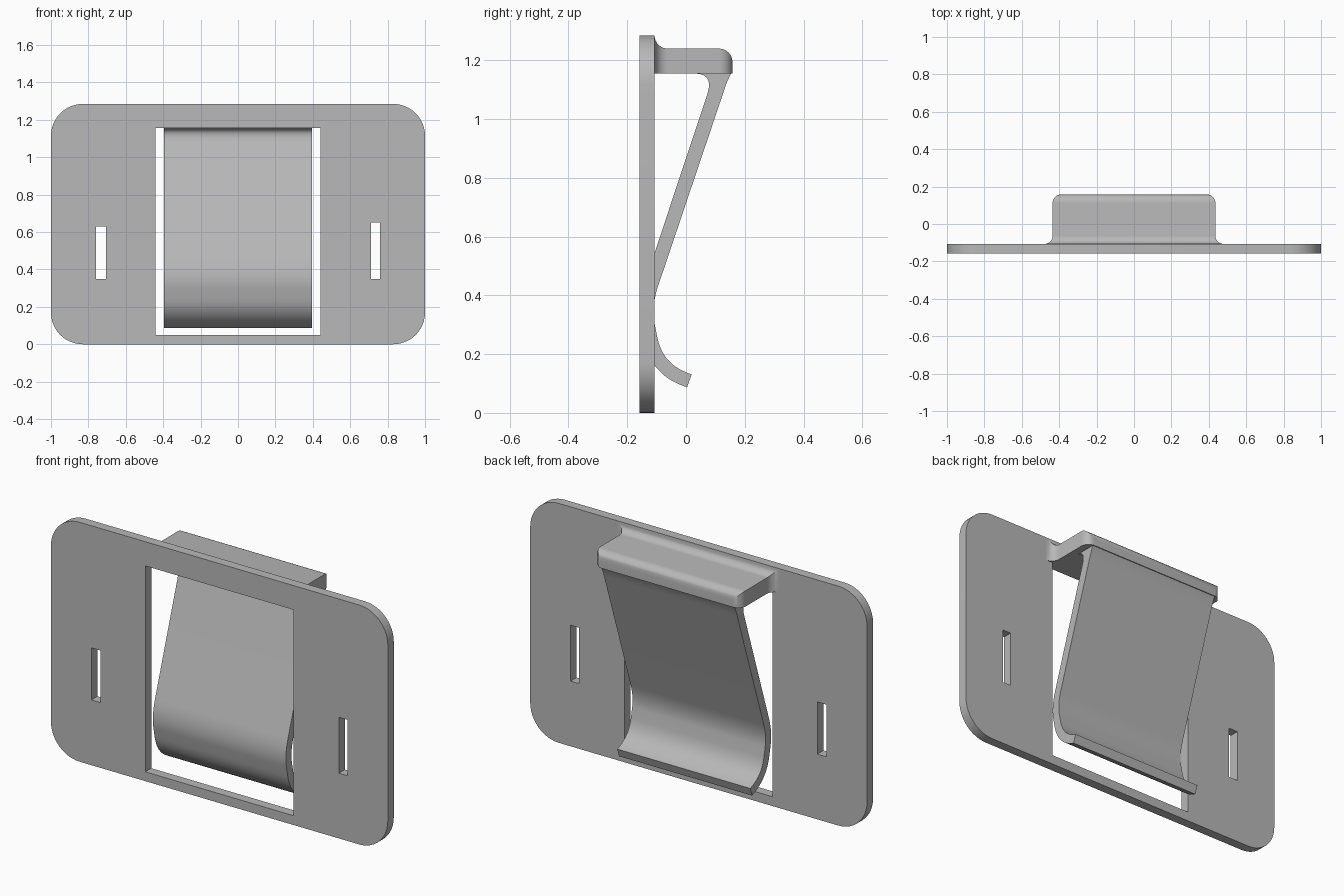
import bpy, bmesh, math
from mathutils import Vector

cube = bpy.data.objects.get("Cube")
if cube:
    bpy.data.objects.remove(cube, do_unlink=True)

grey = bpy.data.materials.new("plain grey")
grey.use_nodes = True
COLOUR = (0.48, 0.48, 0.48, 1)
grey.diffuse_color = COLOUR
grey.node_tree.nodes["Principled BSDF"].inputs["Base Color"].default_value = COLOUR

FRONT, BACK = -0.158, -0.107       # plate faces
TOP = 1.285
LEDGE_BOTTOM, LEDGE_TOP = 1.155, 1.24


def finish(name, mesh):
    obj = bpy.data.objects.new(name, mesh)
    bpy.context.collection.objects.link(obj)
    mesh.materials.clear()
    mesh.materials.append(grey)
    bpy.ops.object.select_all(action='DESELECT')
    obj.select_set(True)
    bpy.context.view_layer.objects.active = obj
    bpy.ops.object.shade_smooth_by_angle(angle=math.radians(30))
    return obj


def from_bmesh(name, bm):
    bmesh.ops.recalc_face_normals(bm, faces=bm.faces)
    mesh = bpy.data.meshes.new(name)
    bm.to_mesh(mesh)
    bm.free()
    return finish(name, mesh)


def rounded_rect(x0, x1, z0, z1, r=0, steps=12):
    if r == 0:
        return [(x0, z0), (x1, z0), (x1, z1), (x0, z1)]
    centres = [(x1 - r, z1 - r), (x0 + r, z1 - r), (x0 + r, z0 + r), (x1 - r, z0 + r)]
    points = []
    for quarter, (cx, cz) in enumerate(centres):
        for i in range(steps + 1):
            a = (quarter + i / steps) * math.pi / 2
            points.append((cx + r * math.cos(a), cz + r * math.sin(a)))
    return points


def bezier(a, b, c, steps=10):
    a, b, c = Vector(a), Vector(b), Vector(c)
    return [a * (1 - t) ** 2 + b * 2 * t * (1 - t) + c * t * t
            for t in (i / steps for i in range(steps + 1))]


# Plate: rounded outline with a clip window and two plain side slots
outlines = [rounded_rect(-1, 1, 0, TOP, 0.17),
            rounded_rect(-0.44, 0.44, 0.05, LEDGE_BOTTOM),
            rounded_rect(-0.76, -0.705, 0.35, 0.63),
            rounded_rect(0.71, 0.76, 0.35, 0.65)]
curve = bpy.data.curves.new("plate_outline", 'CURVE')
curve.dimensions = '2D'
curve.fill_mode = 'BOTH'
curve.extrude = (BACK - FRONT) / 2
for outline in outlines:
    spline = curve.splines.new('POLY')
    spline.points.add(len(outline) - 1)
    for point, (x, z) in zip(spline.points, outline):
        point.co = (x, z, 0, 1)
    spline.use_cyclic_u = True
helper = bpy.data.objects.new("plate_outline", curve)
bpy.context.collection.objects.link(helper)
graph = bpy.context.evaluated_depsgraph_get()
bm = bmesh.new()
bm.from_mesh(bpy.data.meshes.new_from_object(helper.evaluated_get(graph)))
bpy.data.objects.remove(helper, do_unlink=True)
bmesh.ops.remove_doubles(bm, verts=bm.verts, dist=1e-5)
for v in bm.verts:
    x, z, depth = v.co
    v.co = (x, (FRONT + BACK) / 2 - depth, z)
from_bmesh("plate", bm)

# Ledge: sections along y, flared into the plate and rounded at the back
R = 0.045
LEDGE_END = 0.158
STEPS = 8
sections = []
for i in range(STEPS + 1):
    a = math.pi / 2 * i / STEPS
    sections.append((BACK + R * (1 - math.cos(a)), R * (1 - math.sin(a))))
for i in range(STEPS + 1):
    a = math.pi / 2 * i / STEPS
    sections.append((LEDGE_END - R * (1 - math.sin(a)), -R * (1 - math.cos(a))))
bm = bmesh.new()
rings = []
for y, grow in sections:
    w, top = 0.435 + grow, LEDGE_TOP + grow
    rings.append([bm.verts.new((x, y, z)) for x, z in
                  ((-w, LEDGE_BOTTOM), (w, LEDGE_BOTTOM), (w, top), (-w, top))])
for lower, upper in zip(rings, rings[1:]):
    for k in range(4):
        n = (k + 1) % 4
        bm.faces.new((lower[k], lower[n], upper[n], upper[k]))
bm.faces.new(rings[0])
bm.faces.new(rings[-1])
from_bmesh("ledge", bm)

# Spring clip: thickened centre line, blended into the ledge underside
HALF = 0.0235
centre = (bezier((-0.117, 0.44), (-0.143, 0.363), (-0.13, 0.30), 12)
          + bezier((-0.12, 0.25), (-0.098, 0.144), (0.0115, 0.109), 16))
front_side, back_side = [], []
for i, p in enumerate(centre):
    d = (centre[min(i + 1, len(centre) - 1)] - centre[max(i - 1, 0)]).normalized()
    normal = Vector((-d.y, d.x)) * HALF
    back_side.append(p + normal)
    front_side.append(p - normal)
front_root = bezier((0.03, LEDGE_BOTTOM), (0.097, LEDGE_BOTTOM), (0.071, 1.08))
back_root = bezier((0.127, 1.09), (0.143, 1.14), (LEDGE_END, 1.163))
profile = front_root + front_side + back_side[::-1] + back_root
profile.append(Vector((0.03, 1.163)))
bm = bmesh.new()
left, right = [[bm.verts.new((x, p.x, p.y)) for p in profile] for x in (0.395, -0.395)]
bm.faces.new(left)
bm.faces.new(right[::-1])
for k in range(len(profile)):
    n = (k + 1) % len(profile)
    bm.faces.new((left[k], right[k], right[n], left[n]))
from_bmesh("spring_clip", bm)
